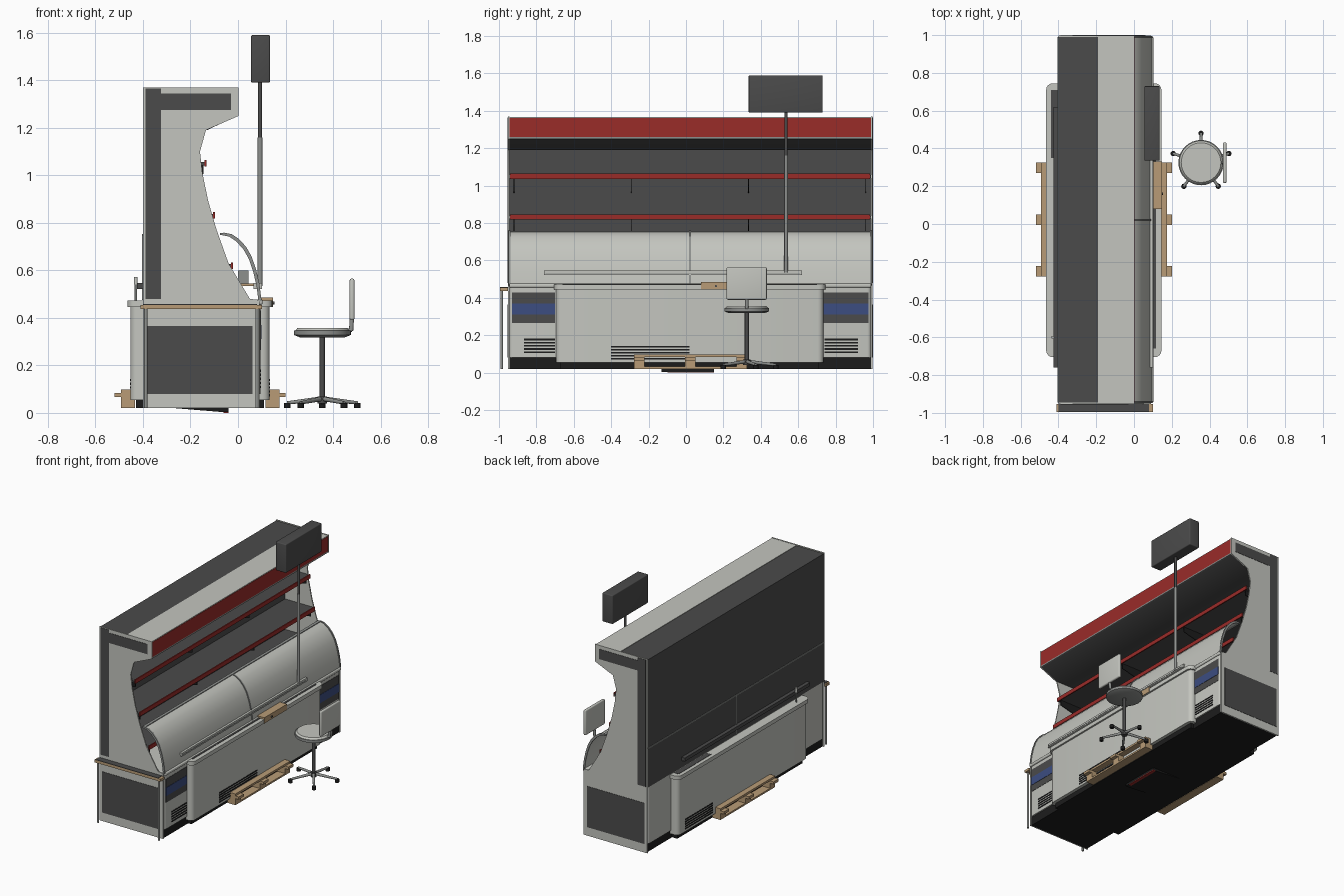
import bpy, bmesh, math
from mathutils import Vector

if "Cube" in bpy.data.objects:
    bpy.data.objects.remove(bpy.data.objects["Cube"], do_unlink=True)


def material(name, r, g, b):
    m = bpy.data.materials.new(name)
    m.use_nodes = True
    m.diffuse_color = (r, g, b, 1)
    m.node_tree.nodes["Principled BSDF"].inputs["Base Color"].default_value = (r, g, b, 1)
    return m


LIGHT = material("light grey", 0.55, 0.56, 0.52)
DARK = material("dark grey", 0.07, 0.07, 0.07)
BLACK = material("black", 0.012, 0.012, 0.012)
METAL = material("metal grey", 0.27, 0.28, 0.27)
RED = material("red", 0.32, 0.025, 0.022)
BLUE = material("blue", 0.045, 0.075, 0.22)
WOOD = material("wood", 0.48, 0.33, 0.18)
parts = []


def finish(name, bm, mat):
    bmesh.ops.recalc_face_normals(bm, faces=bm.faces)
    mesh = bpy.data.meshes.new(name)
    bm.to_mesh(mesh)
    bm.free()
    mesh.materials.append(mat)
    ob = bpy.data.objects.new(name, mesh)
    bpy.context.scene.collection.objects.link(ob)
    parts.append(ob)
    return ob


def box(name, x, y, z, mat, round_corners=0, soft=0):
    """Box from three (min, max) ranges; upright or all edges may be rounded."""
    bm = bmesh.new()
    bmesh.ops.create_cube(bm, size=1)
    for v in bm.verts:
        v.co = [r[0] if c < 0 else r[1] for c, r in zip(v.co, (x, y, z))]
    radius = round_corners or soft
    if radius:
        edges = [e for e in bm.edges
                 if soft or abs(e.verts[0].co.z - e.verts[1].co.z) > 1e-4]
        bmesh.ops.bevel(bm, geom=edges, offset=radius, segments=4, profile=0.5, affect='EDGES')
    return finish(name, bm, mat)


def prism(name, profile, y, mat):
    """Extrude an (x, z) outline along y."""
    bm = bmesh.new()
    face = bm.faces.new([bm.verts.new((px, y[0], pz)) for px, pz in profile])
    new = bmesh.ops.extrude_face_region(bm, geom=[face])["geom"]
    bmesh.ops.translate(bm, vec=(0, y[1] - y[0], 0),
                        verts=[g for g in new if isinstance(g, bmesh.types.BMVert)])
    return finish(name, bm, mat)


def rod(name, a, b, r, mat, r2=None, sides=16):
    a, b = Vector(a), Vector(b)
    bm = bmesh.new()
    bmesh.ops.create_cone(bm, cap_ends=True, segments=sides, radius1=r,
                          radius2=r if r2 is None else r2, depth=(b - a).length)
    turn = (b - a).to_track_quat('Z', 'Y')
    for v in bm.verts:
        v.co = turn @ v.co + (a + b) / 2
    return finish(name, bm, mat)


# Cabinet body, plinth and back wall
Y = (-0.945, 0.99)
box("plinth", (-0.39, 0.085), Y, (0.02, 0.08), BLACK)
box("cabinet_body", (-0.40, 0.095), Y, (0.08, 0.475), LIGHT, round_corners=0.02)
box("back_wall", (-0.40, -0.33), Y, (0.475, 1.365), DARK)
box("back_seam", (-0.404, -0.40), Y, (0.745, 0.752), METAL)
box("back_seam_post", (-0.404, -0.40), (0.018, 0.026), (0.475, 0.75), METAL)

# Canopy with coloured fascia
prism("canopy", [(-0.33, 1.365), (-0.005, 1.365), (-0.005, 1.25), (-0.13, 1.19), (-0.33, 1.19)], Y, DARK)
box("canopy_top", (-0.19, 0), Y, (1.363, 1.368), LIGHT)
box("fascia", (-0.005, 0.002), Y, (1.26, 1.363), RED)
box("fascia_trim", (-0.005, 0.002), Y, (1.25, 1.26), METAL)

# End panels with dark inlays
outline = [(-0.40, 0.02), (-0.40, 1.37), (0.003, 1.37), (0.003, 1.25), (-0.135, 1.19), (-0.16, 1.10),
           (-0.15, 1.01), (-0.125, 0.89), (-0.09, 0.77), (-0.04, 0.63), (0.05, 0.48), (0.09, 0.475), (0.09, 0.02)]
for label, y0, out in (("front", -0.953, -0.002), ("rear", 0.99, 0.01)):
    prism(label + "_end_panel", outline, (y0, y0 + 0.008), LIGHT)
    inlay = sorted((y0 + out, y0 + 0.004))
    box(label + "_end_strip", (-0.39, -0.325), inlay, (0.48, 1.365), DARK)
    box(label + "_end_top_inlay", (-0.325, -0.03), inlay, (1.275, 1.345), DARK)
    box(label + "_end_low_inlay", (-0.38, 0.062), inlay, (0.08, 0.365), DARK)

# Shelves, price strips and brackets
for label, x, z in (("upper", -0.14, 1.05), ("middle", -0.105, 0.832), ("lower", -0.03, 0.62)):
    box(label + "_shelf", (-0.33, x), Y, (z - 0.008, z + 0.006), DARK)
    box(label + "_price_strip", (x, x + 0.008), (-0.94, 0.985), (z - 0.014, z + 0.014), RED)
    for i in range(4):
        y = -0.92 + i * 0.627
        prism(f"{label}_bracket_{i + 1}", [(-0.33, z - 0.008), (x - 0.005, z - 0.008),
              (x - 0.005, z - 0.045), (-0.33, z - 0.09)], (y - 0.002, y + 0.002), BLACK)

# Curved front hood and its ribs
arc = [(-0.065, 0.755), (-0.03, 0.748), (0.0, 0.728), (0.03, 0.695), (0.053, 0.655),
       (0.072, 0.60), (0.086, 0.54), (0.095, 0.47)]


def arch(name, grow, depth, y, mat):
    outer = [(x + grow, z + grow) for x, z in arc]
    inner = [(x - depth, z - depth * 0.7) for x, z in reversed(arc)]
    return prism(name, outer + inner, y, mat)


arch("curved_hood", 0, 0.006, Y, LIGHT)
for i, y in enumerate((-0.948, 0.017, 0.985)):
    arch(f"hood_rib_{i + 1}", 0.004, 0.008, (y, y + 0.01), METAL)
box("hood_top_bar", (-0.075, -0.055), Y, (0.748, 0.758), METAL)
box("hood_sill", (0.06, 0.104), Y, (0.455, 0.478), LIGHT, soft=0.008)

# Rails along both sides
box("front_rail", (0.065, 0.1), (-0.76, 0.62), (0.522, 0.546), LIGHT)
box("front_rail_groove", (0.1, 0.102), (-0.75, 0.61), (0.530, 0.534), METAL)
box("back_rail", (-0.425, -0.40), (-0.76, 0.62), (0.522, 0.546), DARK)
rod("back_knob_stem", (-0.43, -0.6, 0.47), (-0.43, -0.6, 0.545), 0.005, METAL)
rod("back_knob", (-0.43, -0.6, 0.54), (-0.43, -0.6, 0.572), 0.008, LIGHT)
box("inner_board", (0.0, 0.07), (-0.2, 0.1), (0.535, 0.545), WOOD)
box("inner_scale", (0.0, 0.045), (-0.15, 0.05), (0.545, 0.6), METAL)

# Coloured bands and vents at both ends of the front
for label, a, b, va, vb in (("near", -0.93, -0.70, -0.865, -0.70), ("far", 0.73, 0.975, 0.74, 0.92)):
    box(label + "_dark_band", (0.09, 0.097), (a, b), (0.265, 0.43), DARK)
    box(label + "_blue_band", (0.09, 0.099), (a, b), (0.312, 0.37), BLUE)
    for i in range(5):
        z = 0.105 + i * 0.017
        box(f"{label}_vent_{i + 1}", (0.09, 0.097), (va, vb), (z, z + 0.009), BLACK)

# Crossing counter with rounded corners and lid
box("counter", (-0.453, 0.133), (-0.695, 0.735), (0.055, 0.45), LIGHT, round_corners=0.03)
box("counter_lid", (-0.465, 0.145), (-0.705, 0.745), (0.445, 0.472), LIGHT, round_corners=0.035)
box("counter_base", (-0.43, 0.11), (-0.67, 0.71), (0.02, 0.056), BLACK)
box("lid_front_slot", (0.104, 0.116), (-0.66, 0.70), (0.47, 0.474), DARK)
box("lid_back_slot", (-0.44, -0.405), (0.35, 0.71), (0.47, 0.474), DARK)
for i in range(5):
    z = 0.07 + i * 0.016
    box(f"counter_vent_{i + 1}", (0.13, 0.135), (-0.40, 0.02), (z, z + 0.009), BLACK)
    box(f"counter_back_vent_{i + 1}", (-0.455, -0.45), (0.35, 0.66), (z, z + 0.009), BLACK)

# Wooden tray beside the pole
box("wood_tray", (0.09, 0.147), (0.08, 0.33), (0.445, 0.485), WOOD)
rod("tray_knob", (0.147, 0.16, 0.463), (0.153, 0.16, 0.463), 0.006, DARK)

# Sign on a pole
rod("sign_pole_lower", (0.093, 0.535, 0.535), (0.093, 0.535, 1.16), 0.010, METAL)
rod("sign_pole_upper", (0.093, 0.535, 1.16), (0.093, 0.535, 1.40), 0.009, DARK)
box("sign", (0.055, 0.135), (0.335, 0.73), (1.39, 1.59), DARK, soft=0.006)

# Narrow table at the front end
box("table_top", (-0.41, 0.10), (-0.995, -0.953), (0.437, 0.455), WOOD)
box("table_cover", (-0.40, 0.08), (-0.995, -0.953), (0.454, 0.458), DARK)
for i, x in enumerate((-0.388, 0.08)):
    rod(f"table_leg_{i + 1}", (x, -0.985, 0.02), (x, -0.985, 0.44), 0.007, METAL)

# Pallet
for i, y in enumerate((-0.25, 0.022, 0.297)):
    box(f"pallet_bar_{i + 1}", (-0.52, 0.20), (y - 0.028, y + 0.028), (0.066, 0.084), WOOD)
    for side, x in (("left", 0.145), ("right", -0.463)):
        box(f"pallet_block_{side}_{i + 1}", (x - 0.03, x + 0.03), (y - 0.028, y + 0.028), (0.022, 0.066), WOOD)
for side, x in (("left", 0.145), ("right", -0.463)):
    box("pallet_board_" + side, (x - 0.03, x + 0.03), (-0.278, 0.325), (0.084, 0.098), WOOD)
    box("pallet_foot_" + side, (x - 0.03, x + 0.03), (-0.278, 0.325), (0.02, 0.032), WOOD)

# Sloping plate underneath
prism("under_plate", [(-0.28, 0.021), (-0.04, 0.021), (-0.04, 0.004), (-0.06, 0.003)], (-0.13, 0.15), BLACK)
box("under_strip", (-0.06, -0.04), (-0.1, 0.15), (0.0, 0.006), RED)

# Swivel chair
cx, cy = 0.355, 0.325
rod("chair_seat", (cx, cy, 0.328), (cx, cy, 0.346), 0.12, METAL, sides=32)
rod("chair_cushion", (cx, cy, 0.346), (cx, cy, 0.357), 0.115, LIGHT, r2=0.105, sides=32)
rod("chair_seat_base", (cx, cy, 0.318), (cx, cy, 0.328), 0.095, METAL, r2=0.12, sides=32)
rod("chair_post", (cx, cy, 0.05), (cx, cy, 0.32), 0.011, DARK)
rod("chair_hub", (cx, cy, 0.04), (cx, cy, 0.07), 0.02, DARK)
box("chair_backrest", (0.47, 0.49), (0.217, 0.432), (0.39, 0.565), LIGHT, soft=0.008)
rod("chair_back_arm", (0.43, cy, 0.335), (0.478, cy, 0.35), 0.009, METAL)
rod("chair_back_stem", (0.476, cy, 0.345), (0.480, cy, 0.41), 0.009, METAL)
for i in range(5):
    a = math.radians(18 + 72 * i)
    tip = (cx + 0.155 * math.cos(a), cy + 0.155 * math.sin(a))
    rod(f"chair_leg_{i + 1}", (cx, cy, 0.06), (*tip, 0.042), 0.010, METAL, r2=0.007)
    rod(f"chair_caster_{i + 1}", (*tip, 0.02), (*tip, 0.042), 0.014, BLACK)

# Smooth the rounded parts, keep crisp edges
bpy.ops.object.select_all(action='DESELECT')
for ob in parts:
    ob.select_set(True)
bpy.context.view_layer.objects.active = parts[0]
bpy.ops.object.shade_smooth_by_angle(angle=math.radians(30))
